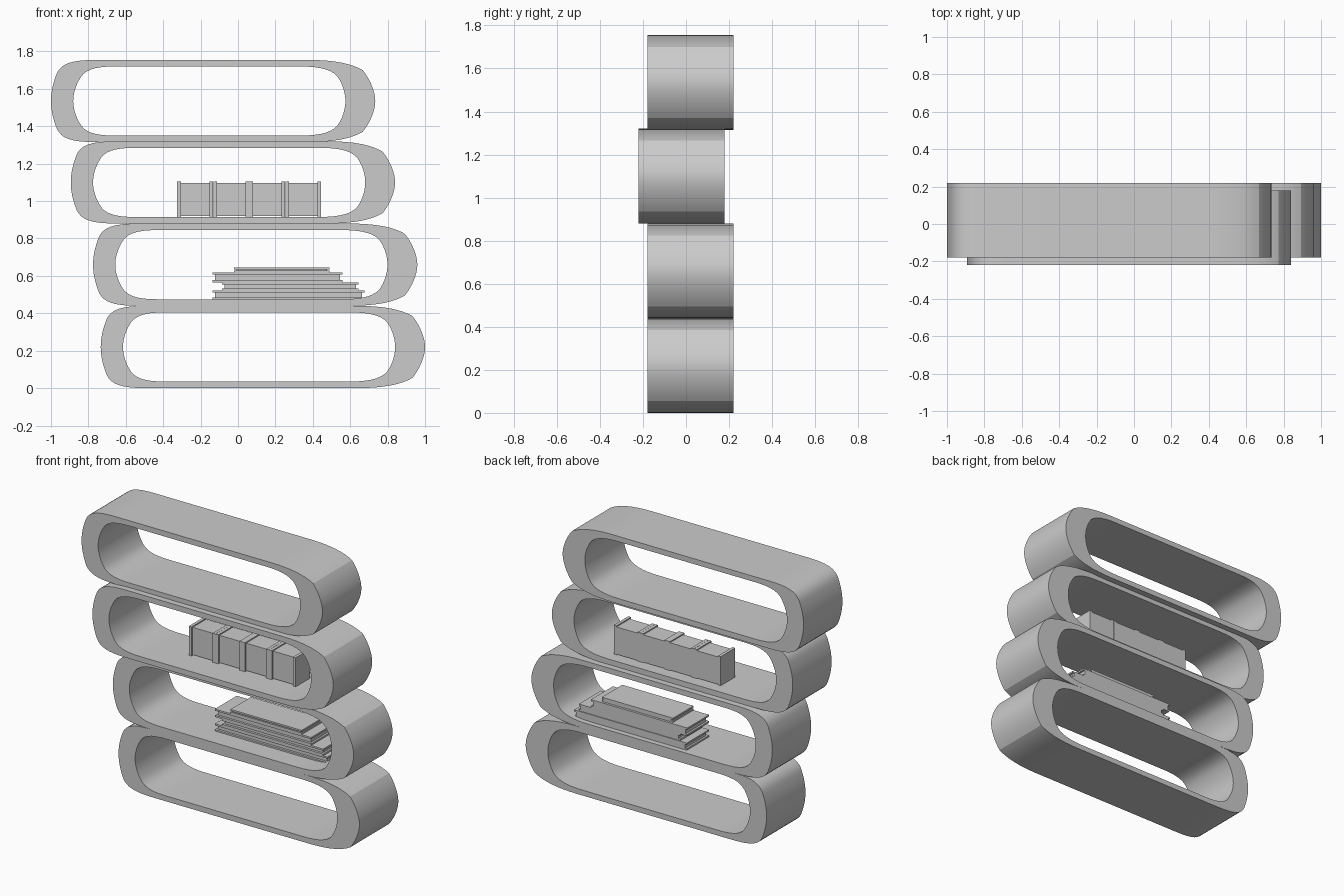
import bpy, bmesh, math
from mathutils import Vector
from mathutils.geometry import interpolate_bezier

if "Cube" in bpy.data.objects:
    bpy.data.objects.remove(bpy.data.objects["Cube"])

grey = bpy.data.materials.new("warm_grey")
grey.diffuse_color = (0.6, 0.6, 0.6, 1)
grey.use_nodes = True
grey.node_tree.nodes["Principled BSDF"].inputs["Base Color"].default_value = grey.diffuse_color


def finish(bm, name, smooth=False):
    bmesh.ops.recalc_face_normals(bm, faces=bm.faces[:])
    me = bpy.data.meshes.new(name)
    bm.to_mesh(me)
    bm.free()
    me.materials.append(grey)
    ob = bpy.data.objects.new(name, me)
    bpy.context.collection.objects.link(ob)
    if smooth:
        bpy.ops.object.select_all(action='DESELECT')
        ob.select_set(True)
        bpy.context.view_layer.objects.active = ob
        bpy.ops.object.shade_smooth_by_angle(angle=math.radians(18))
    return ob


def half_side(*pts):
    """Two joined beziers, from the flat top out to the middle of one side."""
    p = [Vector(q).to_3d() for q in pts]
    first = interpolate_bezier(p[0], p[1], p[2], p[3], 9)
    return first + interpolate_bezier(p[3], p[4], p[5], p[6], 9)[1:]


def outline(right, left):
    """Closed loop: upper half right to left, mirrored for the lower half."""
    upper = right[::-1] + left
    lower = [Vector((v.x, -v.y, 0)) for v in upper[-2:0:-1]]
    return upper + lower


# Lozenge profile: thicker wall and crisper corner on the right
outer = outline(
    half_side((.5, .22), (.65, .22), (.74, .20), (.80, .165), (.84, .115), (.867, .05), (.867, 0)),
    half_side((-.62, .22), (-.76, .22), (-.81, .20), (-.835, .15), (-.855, .1), (-.867, .05), (-.867, 0)))
inner = outline(
    half_side((.46, .185), (.58, .185), (.65, .165), (.675, .115), (.695, .08), (.707, .04), (.707, 0)),
    half_side((-.52, .185), (-.64, .185), (-.69, .165), (-.715, .115), (-.735, .08), (-.748, .04), (-.748, 0)))


def shelf_ring(name, cx, cy, cz):
    bm = bmesh.new()
    loops = [[bm.verts.new((cx + p.x, cy + y, cz + p.y)) for p in prof]
             for prof, y in ((outer, -.2), (outer, .2), (inner, .2), (inner, -.2))]
    n = len(outer)
    for k in range(4):
        a, b = loops[k], loops[(k + 1) % 4]
        for i in range(n):
            j = (i + 1) % n
            bm.faces.new((a[i], a[j], b[j], b[i]))
    finish(bm, name, True)


def add_box(bm, x0, x1, y0, y1, z0, z1):
    vs = bmesh.ops.create_cube(bm, size=1)["verts"]
    for v in vs:
        v.co = ((x0 + x1) / 2 + v.co.x * (x1 - x0),
                (y0 + y1) / 2 + v.co.y * (y1 - y0),
                (z0 + z1) / 2 + v.co.z * (z1 - z0))


# Four stacked rings, each shifted sideways
for i, (cx, cy, cz) in enumerate([(.133, .02, .22), (.092, .02, .66),
                                  (-.027, -.02, 1.1), (-.133, .02, 1.535)]):
    shelf_ring(f"shelf_ring_{i + 1}", cx, cy, cz)

# Upright books: page block between two covers
for i, x in enumerate((-.325, -.132, .06, .253)):
    bm = bmesh.new()
    w, t = .192, .02
    add_box(bm, x, x + t, -.042, .107, .916, 1.105)
    add_box(bm, x + w - t, x + w, -.042, .107, .916, 1.105)
    add_box(bm, x + t, x + w - t, -.03, .107, .92, 1.098)
    finish(bm, f"upright_book_{i + 1}")

# Lying books: page block inset between two covers, spine at the back
for i, (x0, x1, z0, z1, y1) in enumerate([(-.135, .675, .474, .522, .185),
                                          (-.085, .645, .522, .566, .18),
                                          (-.135, .558, .566, .618, .18),
                                          (-.022, .49, .618, .646, .165)]):
    bm = bmesh.new()
    t = .011
    add_box(bm, x0, x1, -.045, y1, z0, z0 + t)
    add_box(bm, x0, x1, -.045, y1, z1 - t, z1)
    add_box(bm, x0 + .013, x1 - .013, -.03, y1, z0 + t, z1 - t)
    finish(bm, f"lying_book_{i + 1}")
